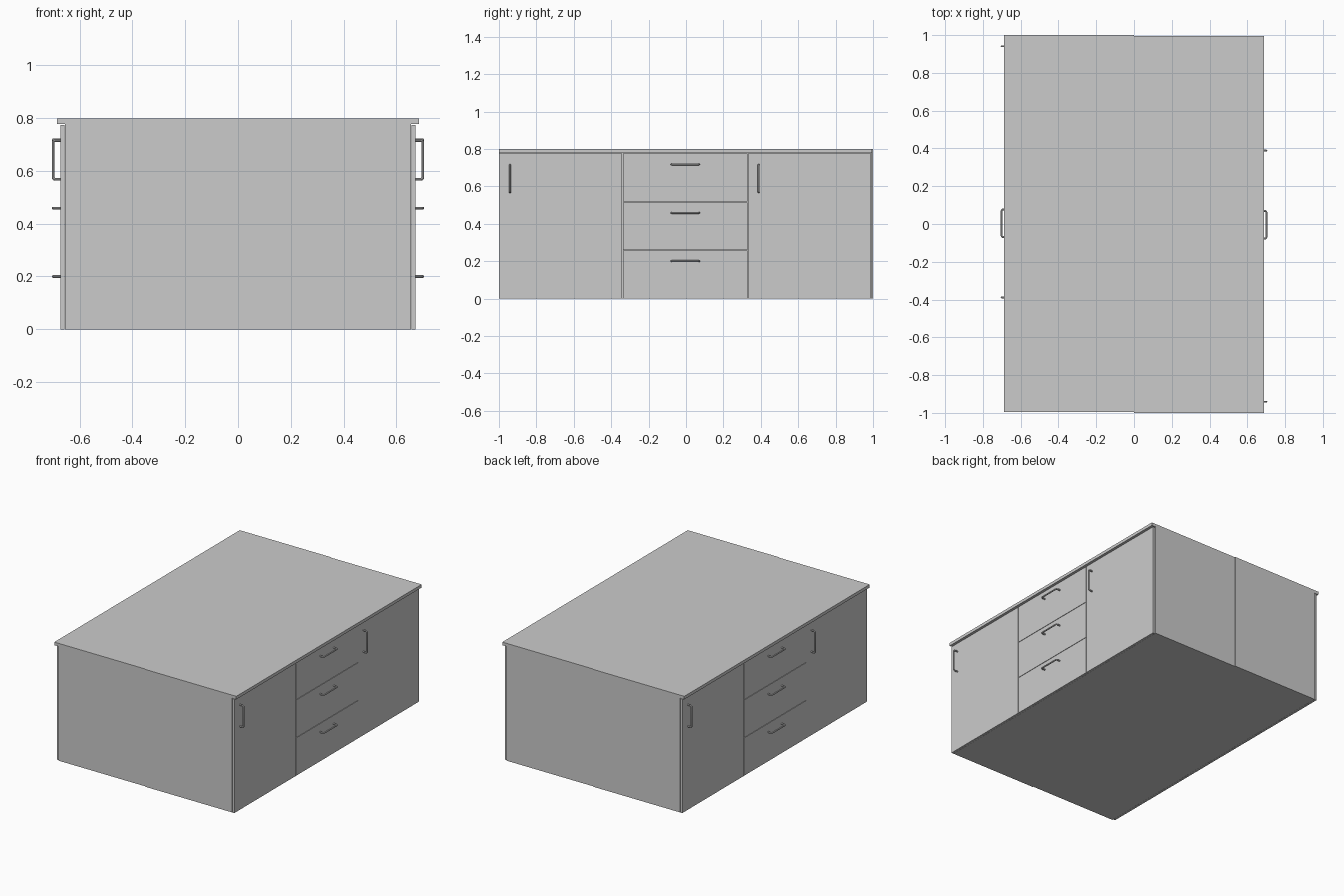
import bpy
from math import pi, sin, cos
from mathutils import Matrix

if "Cube" in bpy.data.objects:
    bpy.data.objects.remove(bpy.data.objects["Cube"])

FACE = 0.672      # outer plane of doors and drawers
CARCASS = 0.656   # front of the cabinet body
Y0, Y1 = -1.0, 0.995
UNDER = 0.778     # underside of worktop
GAP = 0.0015
parts = []


def box(name, lo, hi):
    bpy.ops.mesh.primitive_cube_add(size=1)
    ob = bpy.context.object
    ob.name = name
    size = [b - a for a, b in zip(lo, hi)]
    mid = [(a + b) / 2 for a, b in zip(lo, hi)]
    ob.data.transform(Matrix.Translation(mid) @ Matrix.Diagonal((*size, 1)))
    parts.append(ob)


def handle(name, y, z, vertical):
    # D-shaped pull swept along a path with rounded corners
    half, depth, r = 0.0735, 0.0288, 0.008
    path = [(-half, -0.001)]
    for i in range(5):
        a = pi - i * pi / 8
        path.append((-half + r + r * cos(a), depth - r + r * sin(a)))
    path += [(-u, d) for u, d in reversed(path)]
    cu = bpy.data.curves.new(name, 'CURVE')
    cu.dimensions = '3D'
    cu.bevel_depth = 0.0052
    cu.bevel_resolution = 2
    cu.use_fill_caps = True
    sp = cu.splines.new('POLY')
    sp.points.add(len(path) - 1)
    for p, (u, d) in zip(sp.points, path):
        p.co = (FACE + d, y, z + u, 1) if vertical else (FACE + d, y + u, z, 1)
    ob = bpy.data.objects.new(name, cu)
    bpy.context.collection.objects.link(ob)
    bpy.ops.object.select_all(action='DESELECT')
    ob.select_set(True)
    bpy.context.view_layer.objects.active = ob
    bpy.ops.object.convert(target='MESH')
    ob = bpy.context.object
    ob.name = name
    bpy.ops.object.shade_smooth_by_angle()
    parts.append(ob)


# Body and worktop of one cabinet
box("cabinet_body", (0, Y0, 0), (CARCASS, Y1, UNDER))
box("worktop", (0, Y0, UNDER), (0.687, Y1, 0.799))

# Doors at both ends
FRONT = CARCASS + 0.001
TOP = UNDER - 0.003
box("left_door", (FRONT, Y0, 0), (FACE, -0.342, TOP))
box("right_door", (FRONT, 0.332, 0), (FACE, 0.988, TOP))
handle("left_door_handle", -0.941, 0.642, True)
handle("right_door_handle", 0.388, 0.642, True)

# Three drawers between the doors
pitch = TOP / 3
for i in range(3):
    box(f"drawer_front_{i + 1}", (FRONT, -0.336, i * pitch + (GAP if i else 0)),
        (FACE, 0.329, (i + 1) * pitch - (GAP if i < 2 else 0)))
    handle(f"drawer_handle_{i + 1}", -0.004, 0.2 + 0.259 * i, False)

# Second cabinet, turned back to back with the first
for ob in list(parts):
    twin = ob.copy()
    twin.data = ob.data.copy()
    twin.name = "rear_" + ob.name
    twin.data.transform(Matrix.Rotation(pi, 4, 'Z'))
    bpy.context.collection.objects.link(twin)
